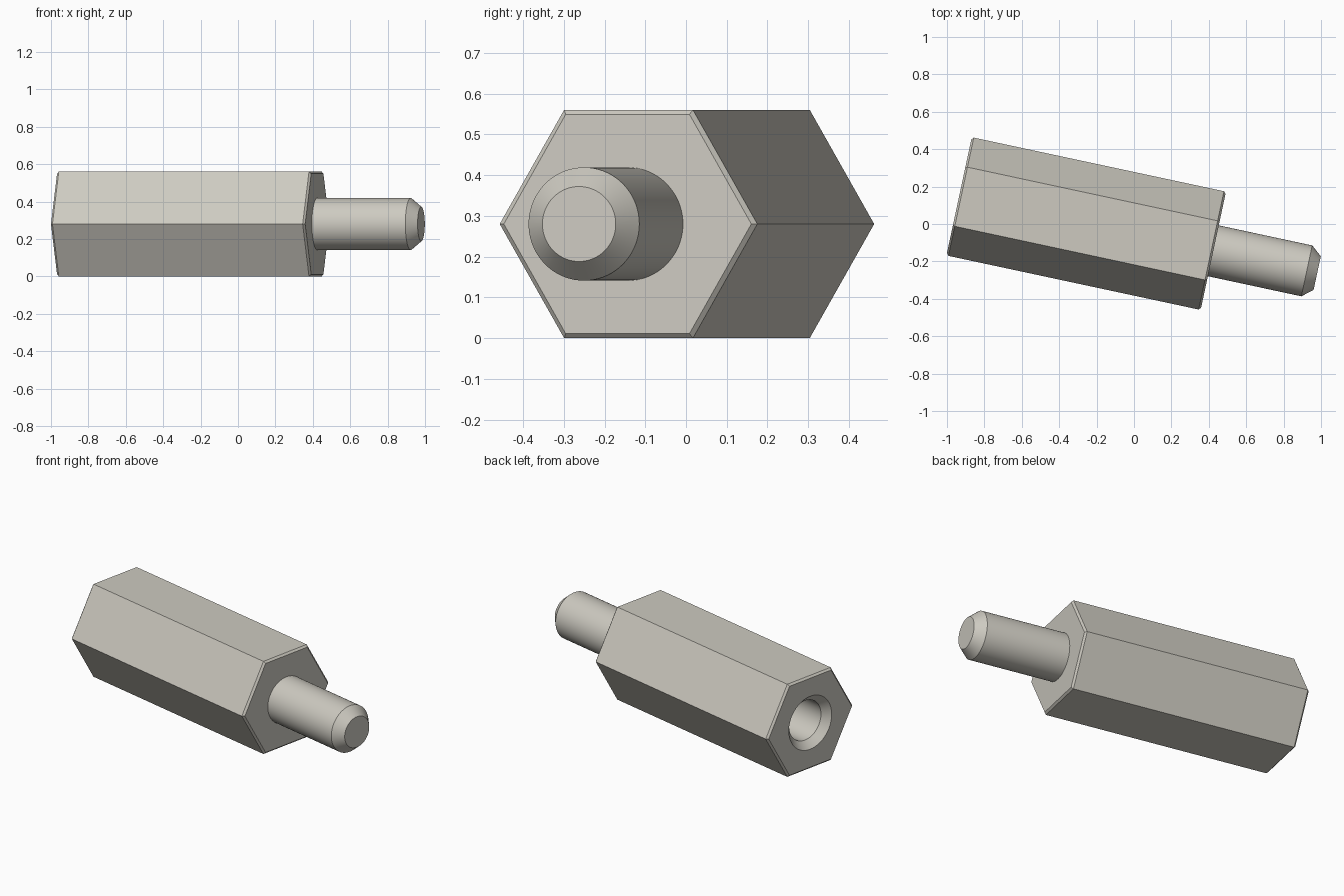
import bpy, bmesh, math
from mathutils import Matrix, Vector

old = bpy.data.objects.get("Cube")
if old:
    bpy.data.objects.remove(old, do_unlink=True)

SEGMENTS = 72                      # sides of the round parts, a multiple of six
APOTHEM = 0.28
CORNER = APOTHEM / math.cos(math.pi / 6)
HEX_LENGTH = 1.39
TOTAL_LENGTH = 1.958
CHAMFER = 0.011
CORNER_IN = CORNER - CHAMFER / math.cos(math.pi / 6)

# Single metal colour
metal = bpy.data.materials.new("warm_grey_metal")
metal.use_nodes = True
colour = (0.61, 0.59, 0.53, 1)
metal.diffuse_color = colour
metal.node_tree.nodes["Principled BSDF"].inputs["Base Color"].default_value = colour

# Local x axis runs from the threaded socket to the stud tip
placement = Matrix.Translation((-0.935, 0.148, APOTHEM)) @ Matrix.Rotation(math.radians(-12.1), 4, 'Z')


def ring(bm, x, radius, count):
    """Regular polygon around the x axis, starting with a corner on +y."""
    return [bm.verts.new((x, radius * math.cos(a), radius * math.sin(a)))
            for a in (math.tau * i / count for i in range(count))]


def join(bm, a, b):
    """Skin two rings; the finer ring may have several points per coarse side."""
    if len(a) > len(b):
        a, b = b, a
    n, step = len(a), len(b) // len(a)
    for i in range(n):
        arc = [b[(i * step + k) % len(b)] for k in range(step + 1)]
        bm.faces.new([a[(i + 1) % n], a[i]] + arc)


def build(name, sections, cap_start):
    bm = bmesh.new()
    rings = [ring(bm, *s) for s in sections]
    for a, b in zip(rings, rings[1:]):
        join(bm, a, b)
    bm.faces.new(rings[-1])
    if cap_start:
        bm.faces.new(rings[0])
    bmesh.ops.recalc_face_normals(bm, faces=bm.faces)
    mesh = bpy.data.meshes.new(name)
    bm.to_mesh(mesh)
    bm.free()
    mesh.materials.append(metal)
    obj = bpy.data.objects.new(name, mesh)
    obj.matrix_world = placement
    bpy.context.collection.objects.link(obj)
    bpy.ops.object.select_all(action='DESELECT')
    obj.select_set(True)
    bpy.context.view_layer.objects.active = obj
    bpy.ops.object.shade_smooth_by_angle(angle=math.radians(20))
    return obj


# Hexagonal body: stud end, chamfers, socket end, countersink, blind bore
build("hex_body", [
    (HEX_LENGTH, CORNER_IN, 6),
    (HEX_LENGTH - CHAMFER, CORNER, 6),
    (CHAMFER, CORNER, 6),
    (0, CORNER_IN, 6),
    (0, 0.16, SEGMENTS),
    (0.042, 0.119, SEGMENTS),
    (0.75, 0.119, SEGMENTS),
], True)

# Round stud with a bevelled tip
build("stud", [
    (HEX_LENGTH - 0.02, 0.139, SEGMENTS),
    (TOTAL_LENGTH - 0.057, 0.139, SEGMENTS),
    (TOTAL_LENGTH, 0.092, SEGMENTS),
], True)
